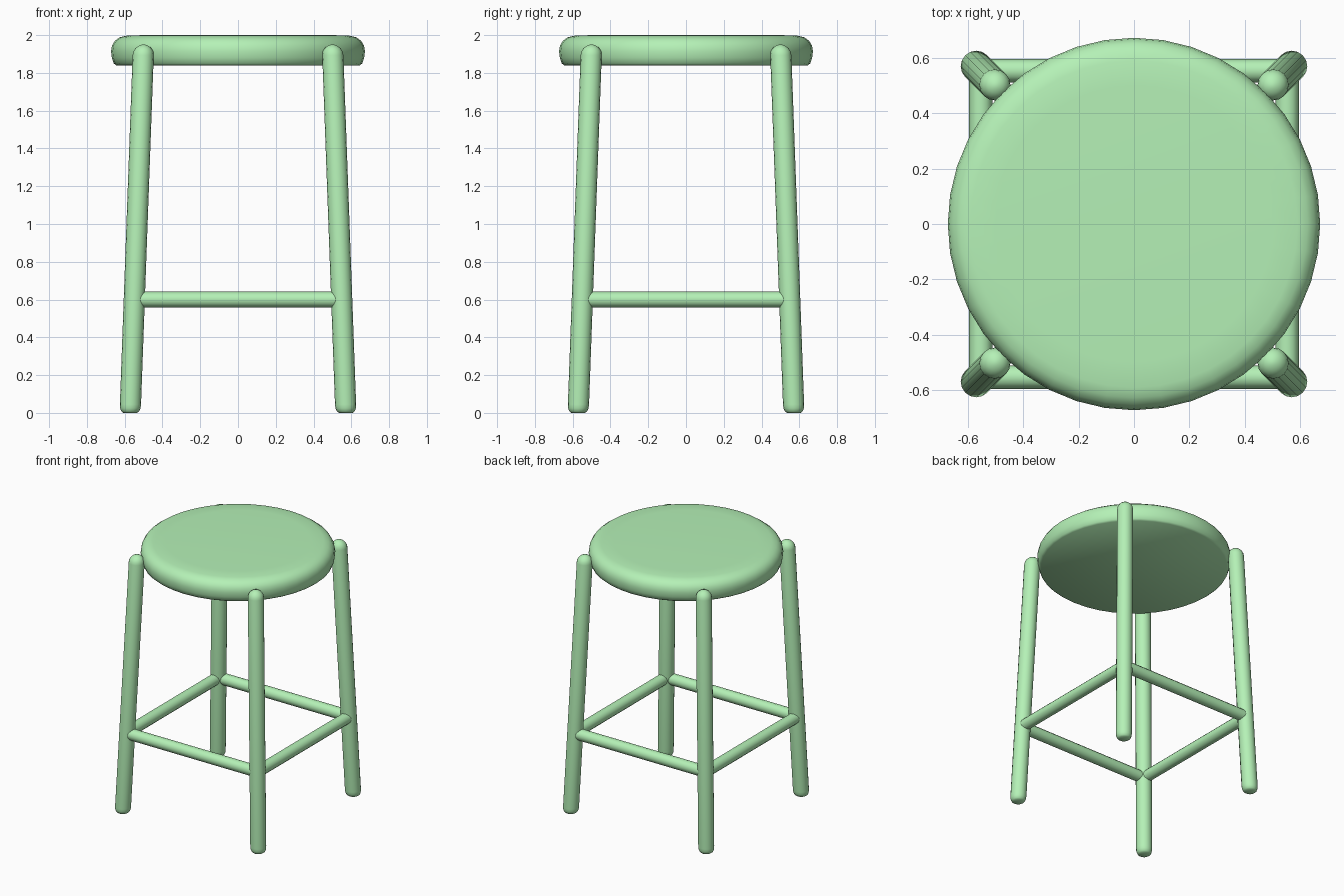
import bpy, bmesh, math
from mathutils import Vector

if "Cube" in bpy.data.objects:
    bpy.data.objects.remove(bpy.data.objects["Cube"])

green = bpy.data.materials.new("soft_green")
green.diffuse_color = (0.46, 0.88, 0.47, 1)
green.use_nodes = True
green.node_tree.nodes["Principled BSDF"].inputs["Base Color"].default_value = green.diffuse_color


def lathe(name, profile, sides, place, angle=40):
    """Spin (radius, height) points; place() maps local coords to the model."""
    bm = bmesh.new()
    rings = []
    for r, h in profile:
        rings.append([bm.verts.new(place(Vector((
            r * math.cos(2 * math.pi * i / sides),
            r * math.sin(2 * math.pi * i / sides), h)))) for i in range(sides)])
    for a, b in zip(rings, rings[1:]):
        for i in range(sides):
            j = (i + 1) % sides
            bm.faces.new((a[i], a[j], b[j], b[i]))
    bm.faces.new(rings[0][::-1])
    bm.faces.new(rings[-1])
    bmesh.ops.recalc_face_normals(bm, faces=bm.faces)
    mesh = bpy.data.meshes.new(name)
    bm.to_mesh(mesh)
    bm.free()
    obj = bpy.data.objects.new(name, mesh)
    bpy.context.collection.objects.link(obj)
    mesh.materials.append(green)
    bpy.ops.object.select_all(action='DESELECT')
    obj.select_set(True)
    bpy.context.view_layer.objects.active = obj
    bpy.ops.object.shade_smooth_by_angle(angle=math.radians(angle))
    return obj


# Seat: round cushion-edged disc with a flat underside
seat_profile = [(0.645, 1.84), (0.658, 1.85), (0.668, 1.88), (0.672, 1.915),
                (0.667, 1.945), (0.652, 1.97), (0.627, 1.988), (0.59, 1.997),
                (0.50, 2.0)]
lathe("seat", seat_profile, 40, lambda v: v)

# Legs: splayed rods with a domed top and a softened foot
R, H = 0.056, 1.95
TOP, FOOT = 0.50, 0.571
leg_profile = [(0.036, 0), (0.047, 0.008), (0.054, 0.025), (R, 0.045)]
leg_profile += [(R * math.cos(math.radians(a)), H - R + R * math.sin(math.radians(a)))
                for a in (0, 20, 40, 60, 78)]
leg_profile.append((0.003, H))


def splay(sx, sy):
    def place(v):
        c = FOOT + (TOP - FOOT) * v.z / H
        return Vector((v.x + sx * c, v.y + sy * c, v.z))
    return place


for fb, sy in (("front", -1), ("back", 1)):
    for lr, sx in (("left", -1), ("right", 1)):
        lathe(f"{fb}_{lr}_leg", leg_profile, 16, splay(sx, sy))

# Stretchers: four rods joining the legs near the foot
D, Z = 0.553, 0.6
rod = [(0.042, -D), (0.042, D)]
for name, s in (("front", -1), ("back", 1)):
    lathe(f"{name}_stretcher", rod, 12, lambda v, s=s: Vector((v.z, s * D + v.x, Z + v.y)))
for name, s in (("left", -1), ("right", 1)):
    lathe(f"{name}_stretcher", rod, 12, lambda v, s=s: Vector((s * D + v.x, v.z, Z + v.y)))
